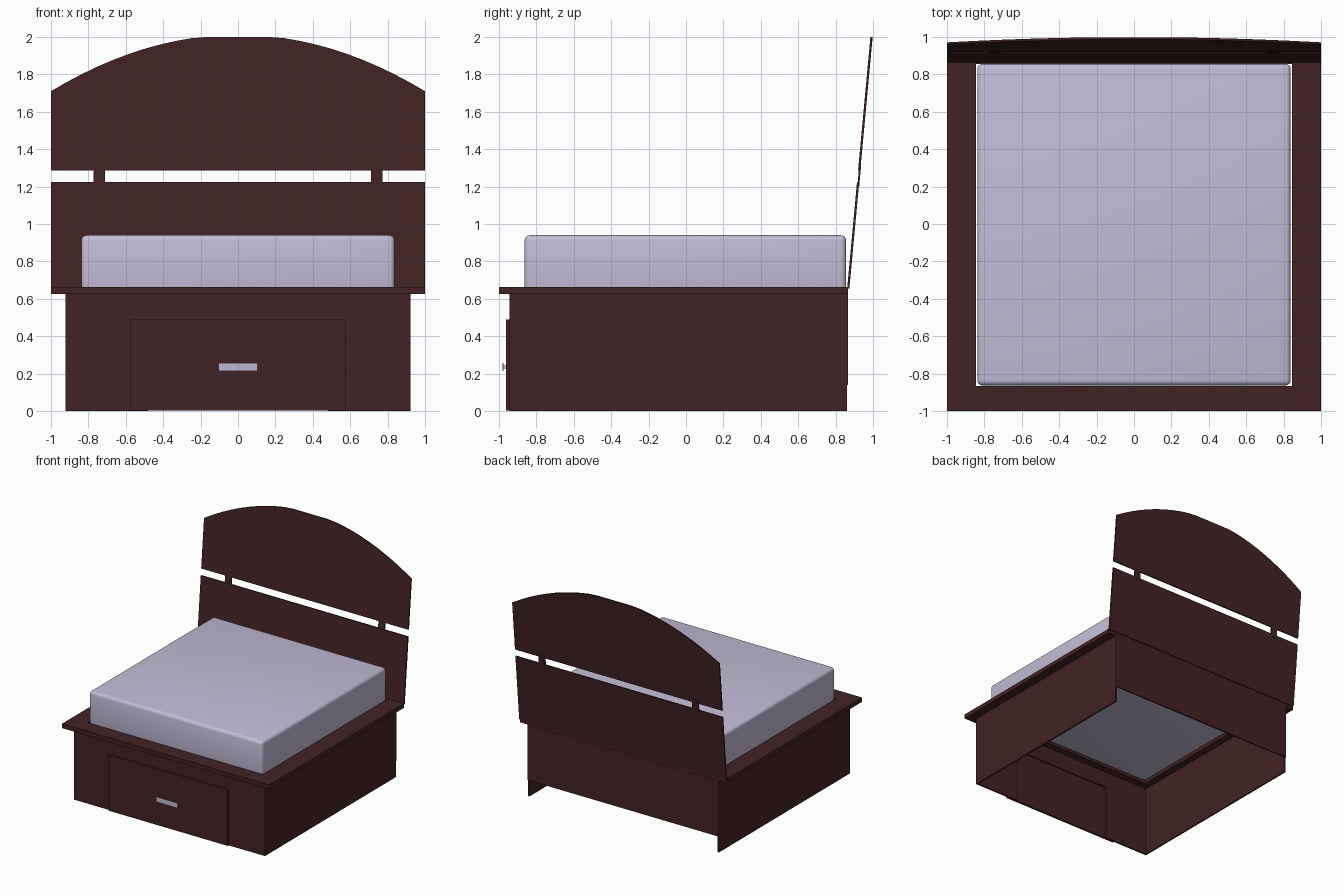
import bpy, bmesh, math
from mathutils import Matrix

if "Cube" in bpy.data.objects:
    bpy.data.objects.remove(bpy.data.objects["Cube"])


def material(name, rgb):
    m = bpy.data.materials.new(name)
    m.diffuse_color = (*rgb, 1)
    m.use_nodes = True
    m.node_tree.nodes["Principled BSDF"].inputs["Base Color"].default_value = m.diffuse_color
    return m


WOOD = material("dark_mahogany", (0.055, 0.016, 0.018))
CLOTH = material("pale_lavender", (0.55, 0.51, 0.68))
METAL = material("handle_silver", (0.52, 0.47, 0.65))


def finish(name, bm, mat):
    bmesh.ops.recalc_face_normals(bm, faces=bm.faces)
    me = bpy.data.meshes.new(name)
    bm.to_mesh(me)
    bm.free()
    ob = bpy.data.objects.new(name, me)
    bpy.context.collection.objects.link(ob)
    me.materials.append(mat)
    return ob


def box(name, x, y, z, mat=WOOD):
    """Box from (min, max) ranges."""
    bm = bmesh.new()
    size = [r[1] - r[0] for r in (x, y, z)]
    mid = [(r[1] + r[0]) / 2 for r in (x, y, z)]
    bmesh.ops.create_cube(bm, size=1, matrix=Matrix.Translation(mid) @ Matrix.Diagonal((*size, 1)))
    return finish(name, bm, mat)


def leaning_panel(name, outline, thick=0.012, shift=0.0):
    """Extruded x-z outline that leans back with height."""
    bm = bmesh.new()
    lean = lambda z: 0.862 + shift + (z - 0.66) * 0.0925
    front = bm.faces.new([bm.verts.new((x, lean(z), z)) for x, z in outline])
    ext = bmesh.ops.extrude_face_region(bm, geom=[front])
    for v in ext["geom"]:
        if isinstance(v, bmesh.types.BMVert):
            v.co.y += thick
    return finish(name, bm, WOOD)


# platform frame around the mattress opening
box("platform_front", (-1, 1), (-1, -0.865), (0.625, 0.663))
box("platform_back", (-0.845, 0.845), (0.855, 0.865), (0.625, 0.663))
for s, side in ((-1, "left"), (1, "right")):
    rng = lambda a, b: tuple(sorted((s * a, s * b)))
    box(f"platform_{side}", rng(0.845, 1), (-0.865, 0.865), (0.625, 0.663))
    # base walls and front posts
    box(f"side_panel_{side}", rng(0.908, 0.922), (-0.93, 0.86), (0, 0.625))
    box(f"front_post_{side}", rng(0.48, 0.922), (-0.945, -0.93), (0, 0.625))
    # headboard connecting blocks
    leaning_panel(f"headboard_block_{side}",
                  [(s * 0.71, 1.2), (s * 0.772, 1.2), (s * 0.772, 1.31), (s * 0.71, 1.31)], 0.01, 0.004)

box("back_panel", (-0.922, 0.922), (0.855, 0.867), (0.14, 0.625))

# drawer and the rail above it
box("drawer_rail", (-0.48, 0.48), (-0.94, -0.928), (0.48, 0.625))
box("drawer_front", (-0.575, 0.575), (-0.963, -0.945), (0.003, 0.49))
box("handle_plate", (-0.105, 0.105), (-0.982, -0.977), (0.213, 0.258), METAL)
box("handle_stem", (-0.09, 0.09), (-0.977, -0.963), (0.228, 0.243), METAL)

# headboard: plain lower board and arched upper board
leaning_panel("headboard_lower", [(-1, 0.655), (1, 0.655), (1, 1.225), (-1, 1.225)])
N = 24
arch = [(x, min(2.0, 2.012 - 0.302 * x * x)) for x in (1 - 2 * i / N for i in range(N + 1))]
leaning_panel("headboard_upper", [(-1, 1.285), (1, 1.285)] + arch)

# mattress with rounded edges
mattress = box("mattress", (-0.838, 0.838), (-0.863, 0.856), (0.635, 0.94), CLOTH)
bev = mattress.modifiers.new("rounded", "BEVEL")
bev.width = 0.028
bev.segments = 4
bpy.context.view_layer.objects.active = mattress
mattress.select_set(True)
bpy.ops.object.modifier_apply(modifier="rounded")
bpy.ops.object.shade_smooth_by_angle(angle=math.radians(40))
